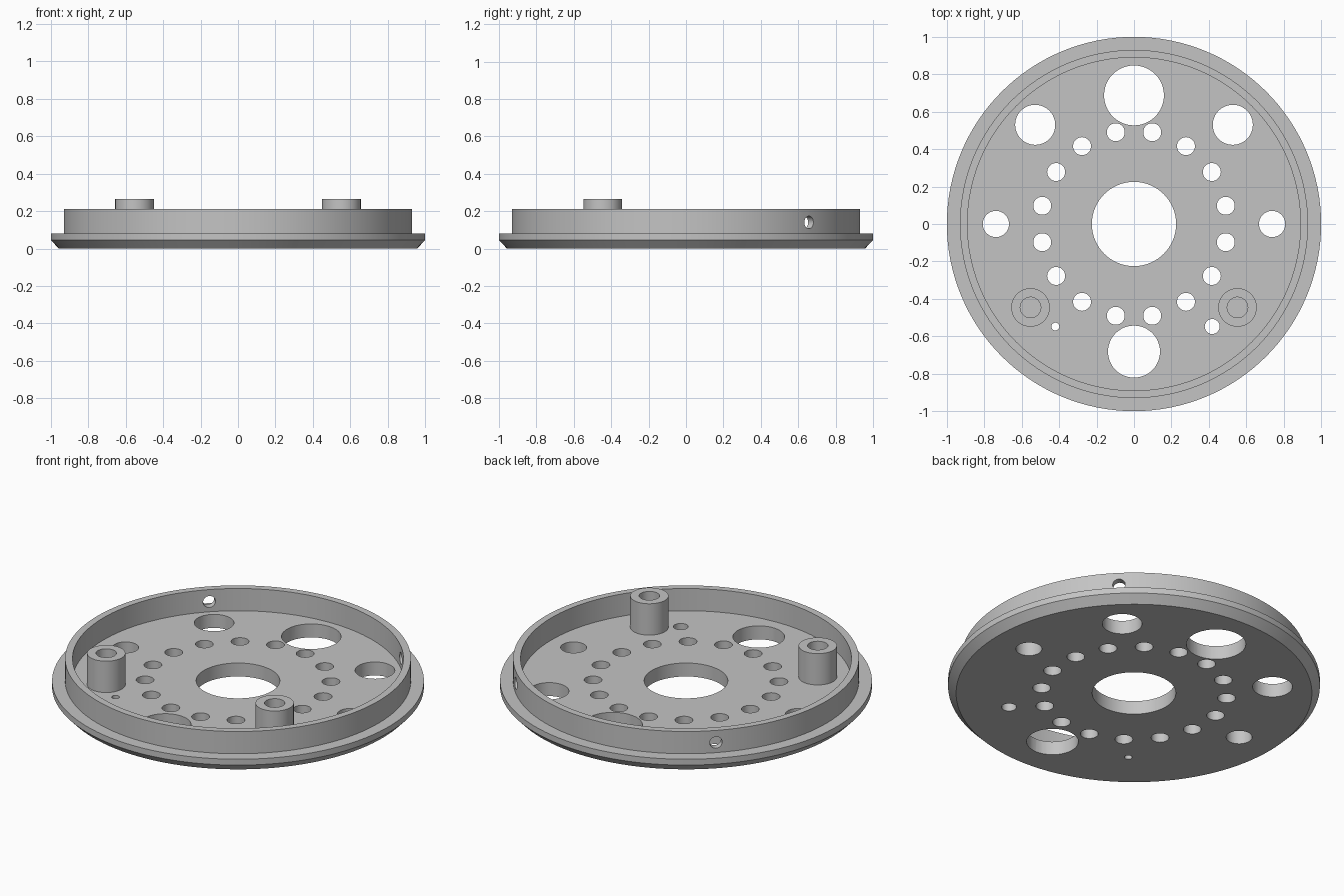
import bpy, bmesh
from math import cos, sin, radians, pi
from mathutils import Matrix, Vector

default = bpy.data.objects.get("Cube")
if default:
    bpy.data.objects.remove(default, do_unlink=True)

grey = bpy.data.materials.new("plain grey")
grey.use_nodes = True
grey.diffuse_color = (0.55, 0.55, 0.55, 1)
grey.node_tree.nodes["Principled BSDF"].inputs["Base Color"].default_value = (0.55, 0.55, 0.55, 1)


def make_object(name, bm, location=(0, 0, 0)):
    mesh = bpy.data.meshes.new(name)
    bm.to_mesh(mesh)
    bm.free()
    mesh.materials.append(grey)
    obj = bpy.data.objects.new(name, mesh)
    obj.location = location
    bpy.context.collection.objects.link(obj)
    return obj


def lathe(name, profile, steps, location=(0, 0, 0)):
    """Spin a closed (radius, height) profile around the z axis."""
    bm = bmesh.new()
    verts = [bm.verts.new((r, 0, z)) for r, z in profile]
    edges = [bm.edges.new((a, b)) for a, b in zip(verts, verts[1:] + verts[:1])]
    bmesh.ops.spin(bm, geom=verts + edges, cent=(0, 0, 0), axis=(0, 0, 1),
                   angle=2 * pi, steps=steps, use_merge=True)
    bmesh.ops.remove_doubles(bm, verts=bm.verts, dist=1e-5)
    loose = [e for e in bm.edges if not e.link_faces]
    bmesh.ops.delete(bm, geom=loose, context='EDGES')
    bmesh.ops.recalc_face_normals(bm, faces=bm.faces)
    return make_object(name, bm, location)


def shade(obj):
    bpy.ops.object.select_all(action='DESELECT')
    obj.select_set(True)
    bpy.context.view_layer.objects.active = obj
    bpy.ops.object.shade_smooth_by_angle(angle=radians(30))


# Chamfered base plate with centre opening and raised rim wall
plate = lathe("base_plate", [(0.225, 0), (0.957, 0), (1, 0.045), (1, 0.08), (0.93, 0.08),
                             (0.93, 0.212), (0.89, 0.212), (0.89, 0.08), (0.225, 0.08)], 128)

# Floor holes: x, y, radius
holes = [(0, 0.687, 0.16), (0, -0.682, 0.139),
         (0.418, -0.548, 0.04), (-0.42, -0.548, 0.021)]
for side in (-1, 1):
    holes += [(side * 0.528, 0.53, 0.107), (side * 0.738, 0, 0.07)]
for i in range(16):
    a = radians(11.25 + 22.5 * i)
    holes.append((0.5 * cos(a), 0.5 * sin(a), 0.048))

cut = bmesh.new()
for x, y, r in holes:
    bmesh.ops.create_cone(cut, cap_ends=True, segments=48, radius1=r, radius2=r, depth=0.3,
                          matrix=Matrix.Translation((x, y, 0.04)))

# Radial screw holes through the rear of the rim wall
for angle in (45, 135):
    a = radians(angle)
    out = Vector((cos(a), sin(a), 0))
    turn = out.to_track_quat('Z', 'Y').to_matrix().to_4x4()
    bmesh.ops.create_cone(cut, cap_ends=True, segments=32, radius1=0.034, radius2=0.034, depth=0.14,
                          matrix=Matrix.Translation(out * 0.91 + Vector((0, 0, 0.14))) @ turn)
cutter = make_object("hole_cutter", cut)
cutter.hide_render = True

# Cut the holes and bake the result
boolean = plate.modifiers.new("holes", 'BOOLEAN')
boolean.operation = 'DIFFERENCE'
boolean.solver = 'EXACT'
boolean.object = cutter
bpy.context.view_layer.update()
baked = bpy.data.meshes.new_from_object(plate.evaluated_get(bpy.context.evaluated_depsgraph_get()))
plate.modifiers.clear()
plate.data = baked
bpy.data.objects.remove(cutter, do_unlink=True)
shade(plate)

# Hollow standoff posts
for name, side in (("right_post", -1), ("left_post", 1)):
    post = lathe(name, [(0, 0.07), (0.103, 0.07), (0.103, 0.266), (0.055, 0.266),
                        (0.055, 0.085), (0, 0.085)], 48, (side * 0.553, -0.446, 0))
    shade(post)
